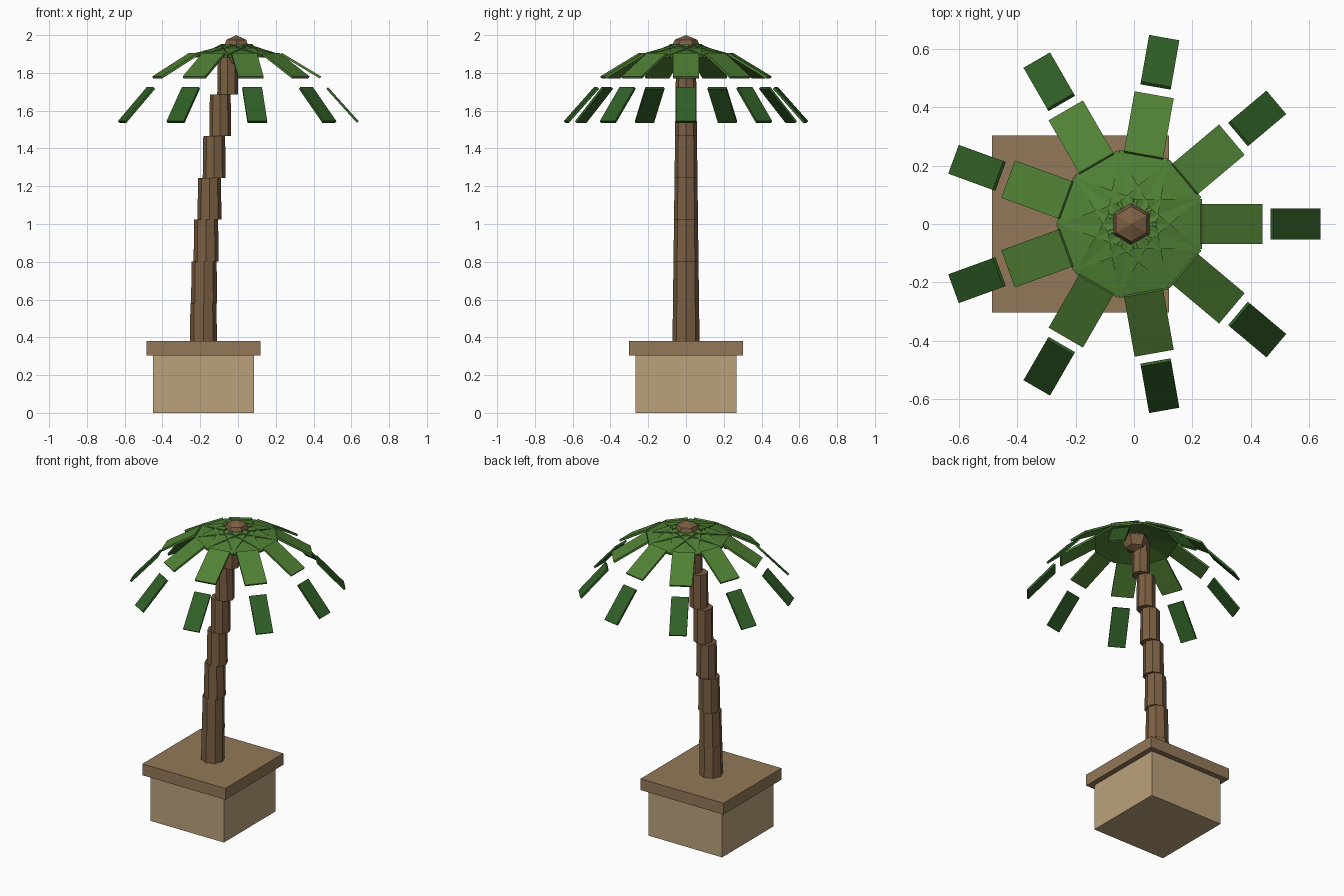
import bpy
from math import radians
from mathutils import Matrix

if "Cube" in bpy.data.objects:
    bpy.data.objects.remove(bpy.data.objects["Cube"])


def material(name, rgb):
    m = bpy.data.materials.new(name)
    m.diffuse_color = (*rgb, 1)
    m.use_nodes = True
    m.node_tree.nodes["Principled BSDF"].inputs["Base Color"].default_value = m.diffuse_color
    return m


SAND = material("sand", (0.50, 0.36, 0.20))
SOIL = material("rim_brown", (0.29, 0.19, 0.10))
BARK = material("bark", (0.20, 0.115, 0.055))
LEAF = material("leaf_green", (0.08, 0.22, 0.035))
TIP = material("tip_green", (0.03, 0.115, 0.02))


def finish(name, mat):
    o = bpy.context.object
    o.name = name
    o.data.materials.append(mat)
    return o


def box(name, size, matrix, mat):
    bpy.ops.mesh.primitive_cube_add(size=1)
    o = finish(name, mat)
    o.data.transform(matrix @ Matrix.Diagonal((*size, 1)))
    return o


BASE_X = -0.183    # planter and trunk foot
CROWN_X = -0.009   # crown and fronds

# Planter with overhanging rim
box("planter", (0.535, 0.535, 0.305), Matrix.Translation((BASE_X, 0, 0.1525)), SAND)
box("planter_rim", (0.605, 0.605, 0.075), Matrix.Translation((BASE_X, 0, 0.3425)), SOIL)

# Trunk of stepped segments following a curved lean
STEP = 0.221
for i in range(7):
    r = 0.072 - 0.0028 * i
    bpy.ops.mesh.primitive_cone_add(
        vertices=8, radius1=r, radius2=r - 0.003, depth=STEP,
        location=(BASE_X + 0.00356 * i * i, 0, 0.36 + STEP * (i + 0.5)))
    finish(f"trunk_segment_{i + 1}", BARK)

# Low-poly crown knob
bpy.ops.mesh.primitive_uv_sphere_add(segments=6, ring_count=4, radius=0.085,
                                     location=(CROWN_X, 0, 1.915))
finish("crown", BARK)

# Nine drooping fronds, each of three plates: radius, height, droop, width, material
PLATES = [("inner", 0.123, 1.918, 14, 0.17, LEAF),
          ("middle", 0.342, 1.838, 31, 0.136, LEAF),
          ("tip", 0.562, 1.630, 48, 0.105, TIP)]
for k in range(9):
    spin = Matrix.Translation((CROWN_X, 0, 0)) @ Matrix.Rotation(radians(40 * k), 4, 'Z')
    for part, r, z, droop, width, mat in PLATES:
        place = spin @ Matrix.Translation((r, 0, z)) @ Matrix.Rotation(radians(droop), 4, 'Y')
        box(f"frond_{k + 1}_{part}", (0.242, width, 0.013), place, mat)
